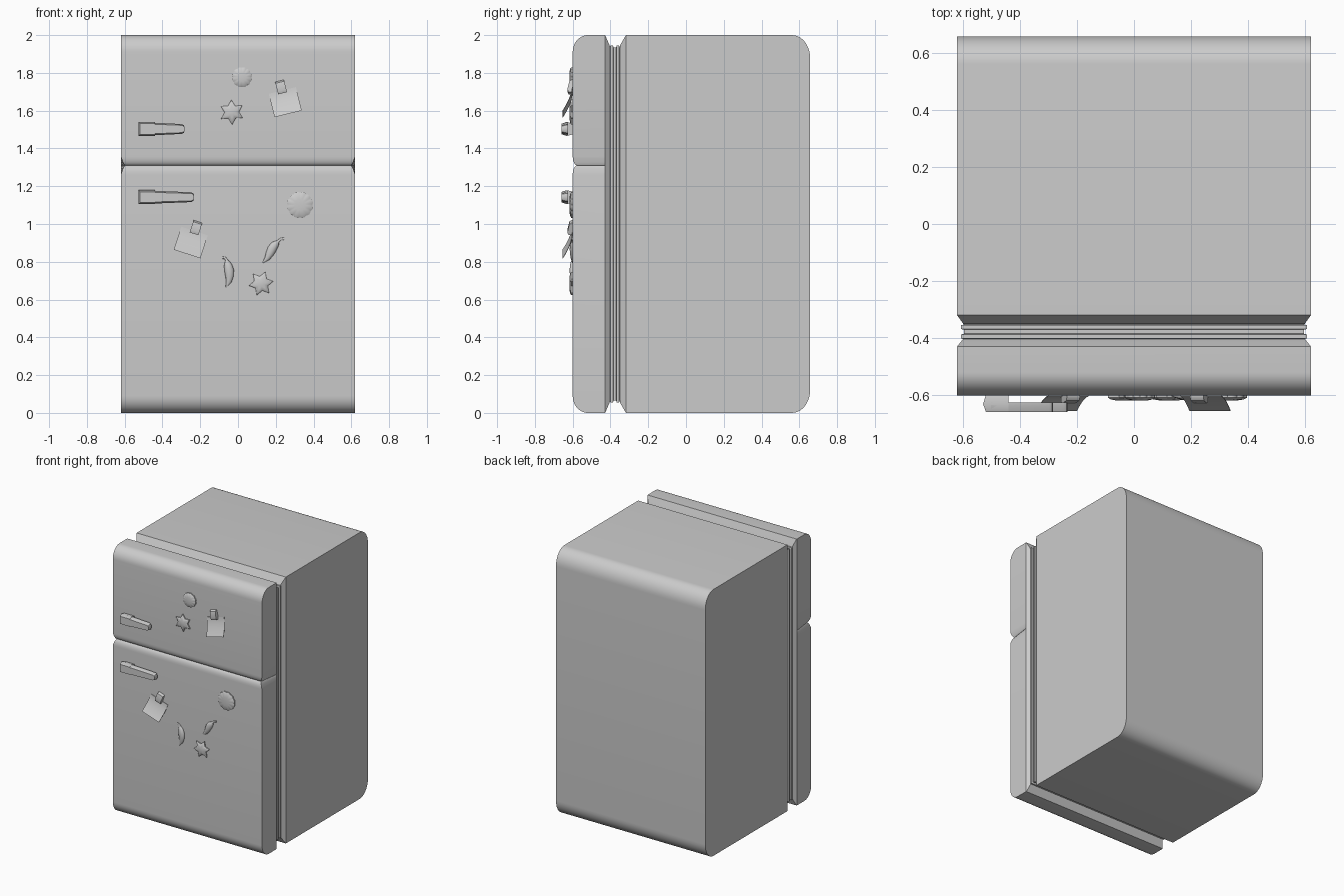
import bpy, bmesh, math
from mathutils import Vector

if "Cube" in bpy.data.objects:
    bpy.data.objects.remove(bpy.data.objects["Cube"])

grey = bpy.data.materials.new("light grey")
grey.diffuse_color = (0.6, 0.6, 0.6, 1)
grey.use_nodes = True
grey.node_tree.nodes["Principled BSDF"].inputs["Base Color"].default_value = grey.diffuse_color
FRONT = -0.60   # front plane of the doors


def loft(name, rings, angle=35):
    """Skin a list of equal-length rings and cap both ends."""
    bm = bmesh.new()
    vs = [[bm.verts.new(p) for p in r] for r in rings]
    n = len(rings[0])
    for a, b in zip(vs, vs[1:]):
        for i in range(n):
            j = (i + 1) % n
            bm.faces.new((a[i], a[j], b[j], b[i]))
    bm.faces.new(vs[0])
    bm.faces.new(vs[-1])
    bmesh.ops.recalc_face_normals(bm, faces=bm.faces)
    me = bpy.data.meshes.new(name)
    bm.to_mesh(me)
    bm.free()
    me.materials.append(grey)
    ob = bpy.data.objects.new(name, me)
    bpy.context.collection.objects.link(ob)
    bpy.ops.object.select_all(action='DESELECT')
    ob.select_set(True)
    bpy.context.view_layer.objects.active = ob
    bpy.ops.object.shade_smooth_by_angle(angle=math.radians(angle))
    return ob


def rect(y, hx, inset):
    return [(-hx, y, inset), (hx, y, inset), (hx, y, 2 - inset), (-hx, y, 2 - inset)]


def place(u, v, y, cx, cz, deg):
    """Point (u, v) turned in the front plane and moved to (cx, cz)."""
    c, s = math.cos(math.radians(deg)), math.sin(math.radians(deg))
    return (cx + u * c - v * s, y, cz + u * s + v * c)


# cabinet: chamfered front rim, rounded back edges at top and bottom
rings = [rect(-0.35, 0.597, 0.055), rect(-0.318, 0.62, 0)]
for i in range(11):
    a = math.radians(9 * i)
    rings.append(rect(0.56 + 0.097 * math.sin(a), 0.62, 0.12 * (1 - math.cos(a))))
loft("cabinet", rings, 30)

# ribbed door gasket
ribs = [(-0.345, 0), (-0.352, 0), (-0.354, 1), (-0.367, 1), (-0.370, 0),
        (-0.384, 0), (-0.387, 1), (-0.400, 1), (-0.403, 0), (-0.41, 0)]
loft("door_gasket", [rect(y, 0.595 + 0.011 * k, 0.065 - 0.011 * k) for y, k in ribs])

# doors: rounded at the outer end, shallow rounded groove at the seam
SEAM = 1.31


def door_ring(z, front_y, notch, back_y):
    w, f = 0.62, 0.62 - notch
    b = w - max(0, back_y + 0.43) * 0.8
    return [(-f, front_y, z), (f, front_y, z), (w, -0.43, z),
            (b, back_y, z), (-b, back_y, z), (-w, -0.43, z)]


def door(name, end, sign):
    rings = []
    for i in range(11):      # rounded outer edge
        a = math.radians(9 * i)
        d = 0.09 * (1 - math.cos(a))
        back = -0.428 + 0.026 * min(1, d / 0.06)
        rings.append(door_ring(end - sign * d, -0.52 - 0.08 * math.sin(a), 0, back))
    for i in range(7):       # groove at the seam
        a = math.radians(15 * i)
        rings.append(door_ring(SEAM + sign * 0.048 * (1 - math.sin(a)),
                               FRONT + 0.024 * (1 - math.cos(a)),
                               0.024 * i / 6, -0.402))
    loft(name, rings, 30)


door("freezer_door", 2.0, 1)
door("fridge_door", 0.0, -1)


# handles: wedge mount with a tapering bar
def handle(name, z, x1):
    x0 = -0.528
    loft(name + "_mount", [[(x0 + e, y, z - h), (-0.44, y, z - h),
                            (-0.44, y, z + h), (x0 + e, y, z + h)]
                           for y, h, e in ((-0.59, 0.026, 0.012), (-0.63, 0.037, 0),
                                           (-0.658, 0.028, 0.010))])
    bar = []
    for x, h in ((-0.50, 0.036), (x1 - 0.015, 0.026), (x1 - 0.004, 0.020), (x1, 0.010)):
        bar.append([(x, -0.624, z - h), (x, -0.636, z - h), (x, -0.658, z - h * 0.75),
                    (x, -0.658, z + h * 0.75), (x, -0.636, z + h), (x, -0.624, z + h)])
    loft(name + "_bar", bar)


handle("freezer_handle", 1.503, -0.283)
handle("fridge_handle", 1.142, -0.233)


# flat magnets: domed outline shapes
def magnet(name, outline, cx, cz, deg):
    steps = ((1, -0.597), (1, -0.608), (0.82, -0.614), (0.45, -0.618))
    loft(name, [[place(u * s, v * s, y, cx, cz, deg) for u, v in outline]
                for s, y in steps], 40)


def polar(count, radius):
    return [(radius(i) * math.cos(2 * math.pi * i / count),
             radius(i) * math.sin(2 * math.pi * i / count)) for i in range(count)]


star = polar(12, lambda i: 0.066 if i % 2 == 0 else 0.038)


def scallop(r):
    return polar(72, lambda i: r * (0.93 + 0.07 * abs(math.sin(math.pi * i / 6))))


magnet("star_magnet_upper", star, -0.033, 1.592, 32)
magnet("star_magnet_lower", star, 0.122, 0.685, 10)
magnet("biscuit_magnet_upper", scallop(0.054), 0.021, 1.777, 0)
magnet("biscuit_magnet_lower", scallop(0.070), 0.328, 1.101, 0)


# notes curling away from the door, each held by a small clip
def note(name, cx, cz, deg, clip_u, clip_v):
    rings = []
    for i in range(9):
        t = i / 8
        y = FRONT - 0.004 - 0.05 * t ** 1.6
        v = 0.064 - 0.128 * t
        rings.append([place(u, v, y + d, cx, cz, deg) for u, d in
                      ((-0.074, 0), (0.074, 0), (0.074, 0.003), (-0.074, 0.003))])
    loft(name, rings)
    clip = []
    for v, y in ((0.034, -0.606), (0.026, -0.618), (-0.018, -0.628), (-0.034, -0.622)):
        clip.append([place(clip_u + u, clip_v + v, yy, cx, cz, deg) for u, yy in
                     ((-0.024, FRONT), (0.024, FRONT), (0.024, y), (-0.024, y))])
    loft(name + "_clip", clip)


note("note_upper", 0.250, 1.645, 14, -0.002, 0.083)
note("note_lower", -0.250, 0.902, -18, 0.002, 0.083)


# chilli magnets: flattened tapering tubes along a bent path
def chilli(name, path):
    rings = []
    pts = [Vector((x, z)) for x, z, r in path]
    for i, (x, z, r) in enumerate(path):
        t = (pts[min(i + 1, len(pts) - 1)] - pts[max(i - 1, 0)]).normalized()
        rings.append([(x - t.y * r * math.cos(a), -0.602 - 0.6 * r * math.sin(a),
                       z + t.x * r * math.cos(a))
                      for a in (2 * math.pi * k / 10 for k in range(10))])
    loft(name, rings, 60)


chilli("chilli_magnet_left", [
    (-0.082, 0.822, 0.006), (-0.068, 0.820, 0.006), (-0.060, 0.808, 0.007),
    (-0.057, 0.796, 0.015), (-0.053, 0.782, 0.021), (-0.047, 0.755, 0.025),
    (-0.045, 0.725, 0.022), (-0.049, 0.695, 0.015), (-0.064, 0.664, 0.002)])
chilli("chilli_magnet_right", [
    (0.243, 0.922, 0.007), (0.226, 0.920, 0.006), (0.212, 0.908, 0.007),
    (0.205, 0.899, 0.015), (0.194, 0.889, 0.021), (0.180, 0.868, 0.024),
    (0.168, 0.843, 0.021), (0.154, 0.818, 0.014), (0.132, 0.796, 0.002)])
